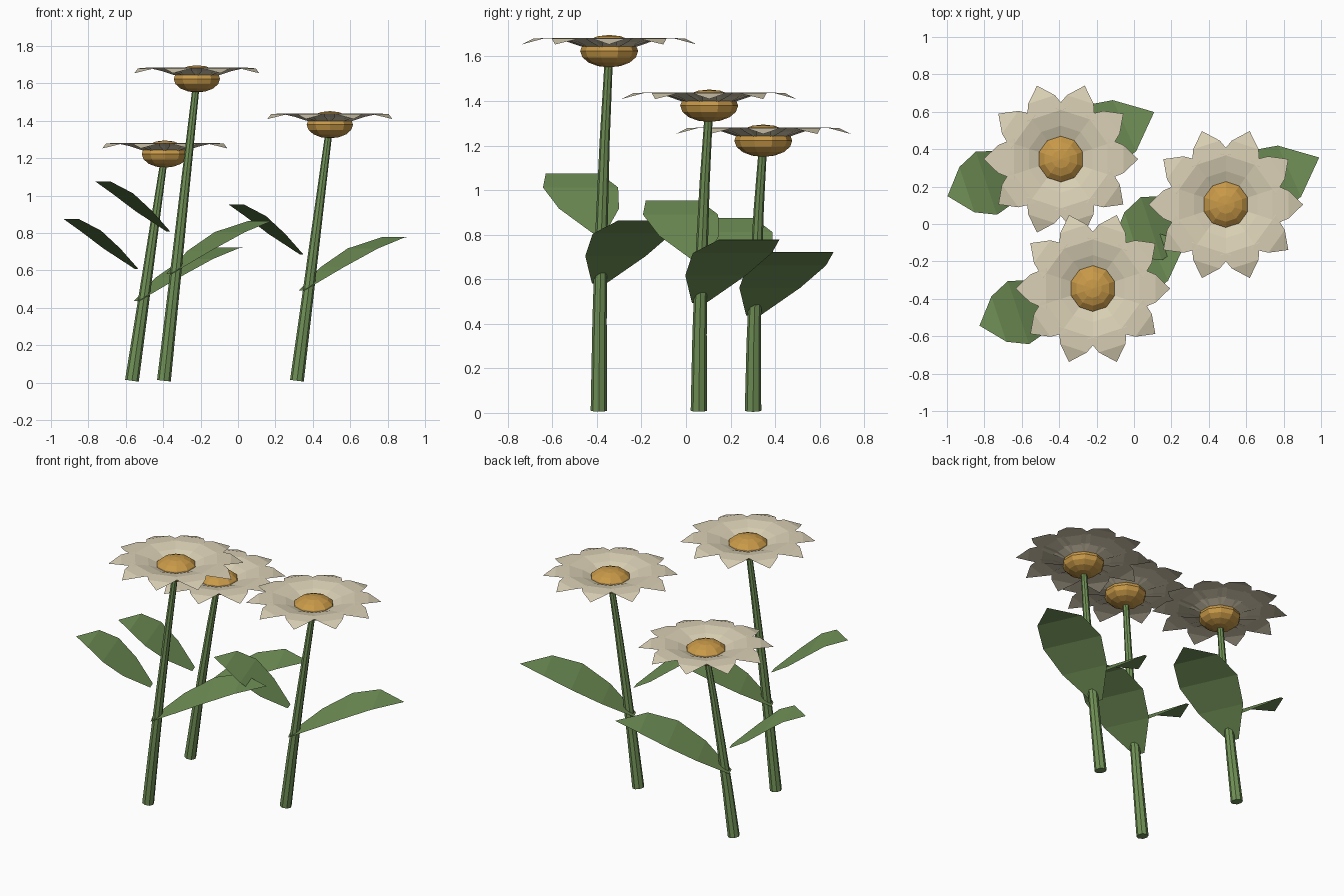
import bpy, bmesh, math
from mathutils import Vector, Matrix

if "Cube" in bpy.data.objects:
    bpy.data.objects.remove(bpy.data.objects["Cube"])


def material(name, rgb):
    m = bpy.data.materials.new(name)
    m.diffuse_color = (*rgb, 1)
    m.use_nodes = True
    m.node_tree.nodes["Principled BSDF"].inputs["Base Color"].default_value = m.diffuse_color
    return m


GREEN = material("leaf_green", (0.165, 0.285, 0.095))
CREAM = material("petal_cream", (0.70, 0.63, 0.46))
GOLD = material("disc_gold", (0.58, 0.32, 0.065))


def finish(name, bm, mat):
    me = bpy.data.meshes.new(name)
    bm.to_mesh(me)
    bm.free()
    me.materials.append(mat)
    ob = bpy.data.objects.new(name, me)
    bpy.context.collection.objects.link(ob)
    return ob


def blade(bm, origin, angle, profile):
    """Arched strip; profile rows are (distance out, height, half width)."""
    rot = Matrix.Rotation(angle, 3, 'Z')
    prev = None
    for r, z, w in profile:
        offsets = (-w, w) if w else (0,)
        row = [bm.verts.new(origin + rot @ Vector((r, o, z))) for o in offsets]
        if prev:
            bm.faces.new([prev[0], row[0], *row[1:], prev[1]])
        prev = row


def stem(name, base, head, sides=8, steps=4):
    """Tapered leaning tube with rings square to the lean."""
    bm = bmesh.new()
    tilt = Vector((0, 0, 1)).rotation_difference(
        Vector((head.x - base.x, 0, head.z - base.z))).to_matrix()
    prev = None
    for i in range(steps + 1):
        t = i / steps
        c = base.lerp(head, t)
        c.y = base.y + (head.y - base.y) * t * t
        rad = 0.037 - 0.019 * t
        ring = []
        for k in range(sides):
            a = 2 * math.pi * k / sides
            ring.append(bm.verts.new(c + tilt @ Vector((rad * math.cos(a), rad * math.sin(a), 0))))
        if prev:
            for k in range(sides):
                j = (k + 1) % sides
                bm.faces.new((prev[k], prev[j], ring[j], ring[k]))
        else:
            bm.faces.new(ring[::-1])
        prev = ring
    bm.faces.new(prev)
    return finish(name, bm, GREEN)


LEFT_LEAF = [(0, 0, 0.03), (0.14, 0.11, 0.142), (0.26, 0.205, 0.178),
             (0.37, 0.268, 0.128), (0.48, 0.268, 0)]
RIGHT_LEAF = [(0, 0, 0.034), (0.18, 0.125, 0.15), (0.36, 0.225, 0.195),
              (0.54, 0.285, 0.15), (0.715, 0.283, 0)]
PETAL = [(0.085, 0.008, 0.025), (0.17, 0.042, 0.085), (0.25, 0.06, 0.11),
         (0.335, 0.056, 0.075), (0.413, 0.030, 0)]

FLOWERS = {"tall": ((-0.396, -0.391), 1.624),
           "short": ((-0.567, 0.301), 1.222),
           "middle": ((0.315, 0.058), 1.379)}

for label, ((x, y), h) in FLOWERS.items():
    base = Vector((x, y, 0.01))
    head = Vector((x + 0.176, y + 0.046, h))
    stem(label + "_stem", base, head)

    # pair of arched leaves
    for side, frac, ang, prof in (("left", 0.497, 198.5, LEFT_LEAF),
                                  ("right", 0.357, 24.6, RIGHT_LEAF)):
        bm = bmesh.new()
        blade(bm, Vector((x + 0.025, y, h * frac)), math.radians(ang), prof)
        finish(f"{label}_{side}_leaf", bm, GREEN)

    # ring of ten overlapping petals
    bm = bmesh.new()
    for k in range(10):
        blade(bm, head, math.radians(36 * k), PETAL)
    finish(label + "_petals", bm, CREAM)

    # flattened central disc
    bm = bmesh.new()
    bmesh.ops.create_uvsphere(bm, u_segments=10, v_segments=8, radius=0.13,
                              matrix=Matrix.Translation(head) @ Matrix.Diagonal((1, 1, 0.56, 1)))
    finish(label + "_disc", bm, GOLD)
